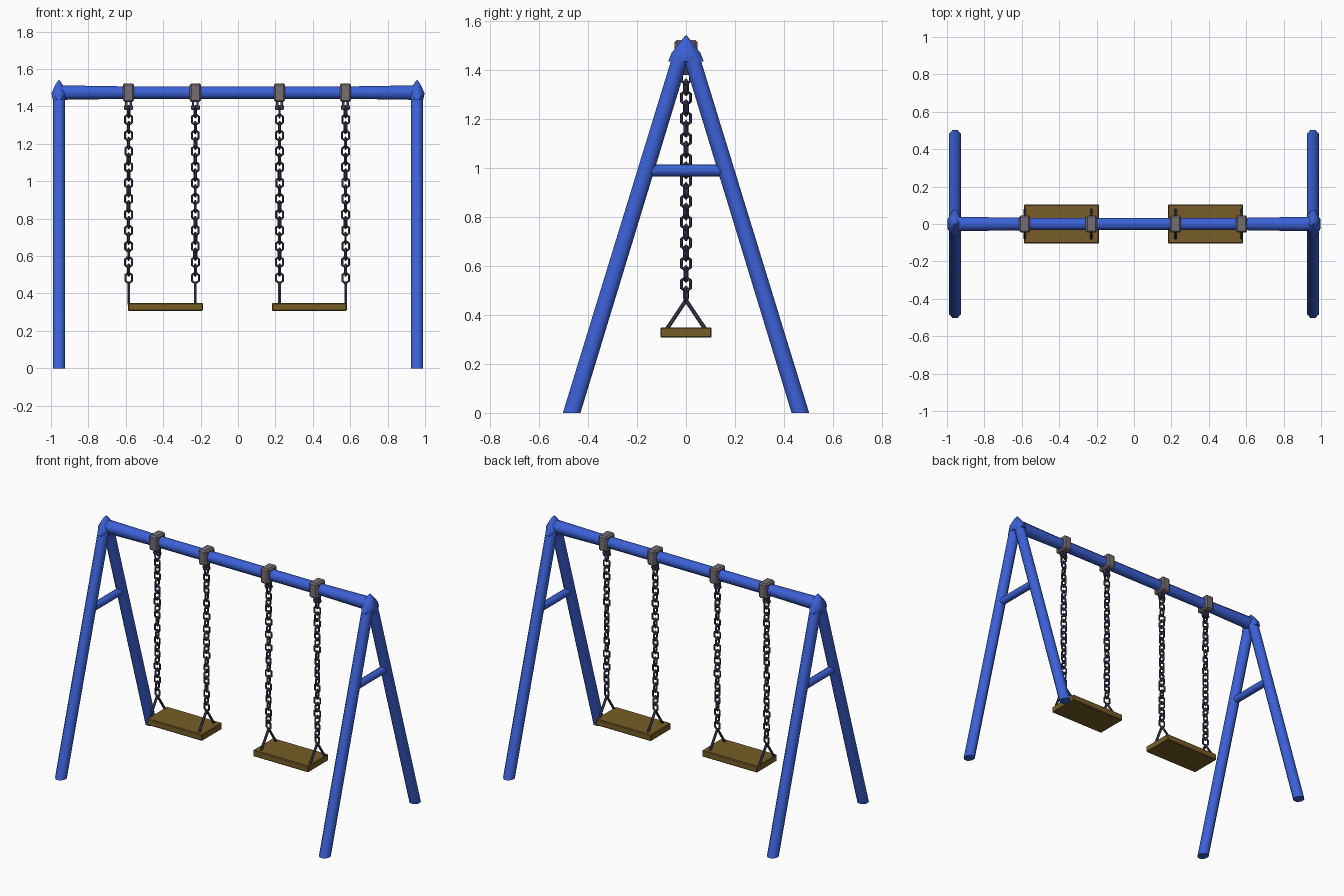
import bpy, bmesh, math, random
from mathutils import Vector, Matrix

if "Cube" in bpy.data.objects:
    bpy.data.objects.remove(bpy.data.objects["Cube"])
random.seed(3)

def material(name, rgb):
    m = bpy.data.materials.new(name)
    m.diffuse_color = (*rgb, 1)
    m.use_nodes = True
    m.node_tree.nodes["Principled BSDF"].inputs["Base Color"].default_value = m.diffuse_color
    return m

BLUE = material("blue paint", (0.045, 0.12, 0.68))
GREY = material("grey metal", (0.18, 0.155, 0.175))
DARK = material("dark steel", (0.05, 0.048, 0.095))
WOOD = material("brown wood", (0.18, 0.11, 0.02))

def finish(name, bm, mat, smooth=0):
    bmesh.ops.recalc_face_normals(bm, faces=bm.faces[:])
    me = bpy.data.meshes.new(name)
    bm.to_mesh(me)
    bm.free()
    me.materials.append(mat)
    ob = bpy.data.objects.new(name, me)
    bpy.context.collection.objects.link(ob)
    if smooth:
        bpy.ops.object.select_all(action='DESELECT')
        ob.select_set(True)
        bpy.context.view_layer.objects.active = ob
        bpy.ops.object.shade_smooth_by_angle(angle=math.radians(smooth))
    return ob

def loft(bm, rings):
    """Skin a list of equal-length point rings and cap both ends."""
    vs = [[bm.verts.new(p) for p in r] for r in rings]
    n = len(vs[0])
    for a, b in zip(vs, vs[1:]):
        for i in range(n):
            bm.faces.new((a[i], a[(i + 1) % n], b[(i + 1) % n], b[i]))
    bm.faces.new(vs[0][::-1])
    bm.faces.new(vs[-1])

def ring_z(c, rx, ry, n=8):
    return [(c[0] + rx * math.cos((i + .5) * math.tau / n),
             c[1] + ry * math.sin((i + .5) * math.tau / n), c[2]) for i in range(n)]

def rod(bm, a, b, r, n=8, r2=None):
    a, b = Vector(a), Vector(b)
    d = b - a
    mat = Matrix.Translation((a + b) / 2) @ d.to_track_quat('Z', 'Y').to_matrix().to_4x4()
    bmesh.ops.create_cone(bm, cap_ends=True, segments=n, radius1=r,
                          radius2=r if r2 is None else r2, depth=d.length, matrix=mat)

def box(bm, c, s, bevel=0):
    vs = bmesh.ops.create_cube(bm, size=1, matrix=Matrix.Translation(c) @ Matrix.Diagonal((*s, 1)))['verts']
    if bevel:
        es = list({e for v in vs for e in v.link_edges})
        bmesh.ops.bevel(bm, geom=es, offset=bevel, segments=1, affect='EDGES')

# A-frame ends: two legs, cross brace and pointed cap on each side
for side, sx in (("left", -1), ("right", 1)):
    x = 0.957 * sx
    for part, sy in (("front", -1), ("back", 1)):
        bm = bmesh.new()
        loft(bm, [ring_z((x, 0.467 * sy, 0), 0.035, 0.039),
                  ring_z((x, 0.022 * sy, 1.455), 0.035, 0.037)])
        finish(f"{side}_{part}_leg", bm, BLUE, 50)
    bm = bmesh.new()
    rod(bm, (x, -0.16, 0.99), (x, 0.16, 0.99), 0.024)
    finish(f"{side}_brace", bm, BLUE, 50)
    bm = bmesh.new()
    loft(bm, [ring_z((x, 0, 1.435), 0.036, 0.079), ring_z((x, 0, 1.47), 0.044, 0.064),
              ring_z((x, 0, 1.515), 0.022, 0.026), ring_z((x, 0, 1.541), 0.003, 0.004)])
    finish(f"{side}_cap", bm, BLUE, 50)

# Top beam, slightly flared toward the ends
bm = bmesh.new()
loft(bm, [[(x, r * math.cos((i + .5) * math.tau / 8), 1.474 + r * math.sin((i + .5) * math.tau / 8))
           for i in range(8)] for x, r in ((-0.95, .042), (-0.6, .036), (0.6, .036), (0.95, .042))])
finish("top_beam", bm, BLUE, 50)

def chain_link(bm, c, turn):
    """Six-sided upright link with a thin wire section."""
    rot = Matrix.Rotation(turn, 3, 'Z')
    n, k, r = 6, 5, 0.0065
    grid = []
    for i in range(n):
        a = math.tau * (i + .5) / n
        u = Vector((0, math.cos(a), math.sin(a)))
        mid = Vector((0, 0.021 * u.y, 0.030 * u.z))
        grid.append([bm.verts.new(Vector(c) + rot @ (mid + r * (math.cos(math.tau * j / k) * u
                     + math.sin(math.tau * j / k) * Vector((1, 0, 0))))) for j in range(k)])
    for i in range(n):
        for j in range(k):
            a, b = grid[i], grid[(i + 1) % n]
            bm.faces.new((a[j], b[j], b[(j + 1) % k], a[(j + 1) % k]))

# Hangers, chains and seat yokes
hangers = {"left_outer": -0.585, "left_inner": -0.228, "right_inner": 0.222, "right_outer": 0.575}
for name, x in hangers.items():
    bm = bmesh.new()
    box(bm, (x, 0, 1.474), (0.06, 0.092, 0.1), 0.009)
    finish(name + "_bracket", bm, GREY)
    bm = bmesh.new()
    for s in (-1, 1):
        box(bm, (x + 0.012 * s, 0, 1.41), (0.012, 0.022, 0.06))
    rod(bm, (x - 0.024, 0, 1.395), (x + 0.024, 0, 1.395), 0.01, 6)
    finish(name + "_shackle", bm, DARK)
    bm = bmesh.new()
    count = 22
    for i in range(count):
        z = 1.372 + (0.483 - 1.372) * i / (count - 1)
        turn = (i % 2) * math.pi / 2 + random.uniform(-0.3, 0.3)
        chain_link(bm, (x, 0, z), turn)
    finish(name + "_chain", bm, DARK)
    bm = bmesh.new()
    for s in (-1, 1):
        rod(bm, (x, 0, 0.46), (x, 0.077 * s, 0.345), 0.008, 6)
    finish(name + "_yoke", bm, DARK)

# Wooden seats with a slightly narrower underside
for name, x in (("left_seat", -0.388), ("right_seat", 0.382)):
    bm = bmesh.new()
    box(bm, (x, 0, 0.328), (0.4, 0.208, 0.042), 0.004)
    finish(name, bm, WOOD)
